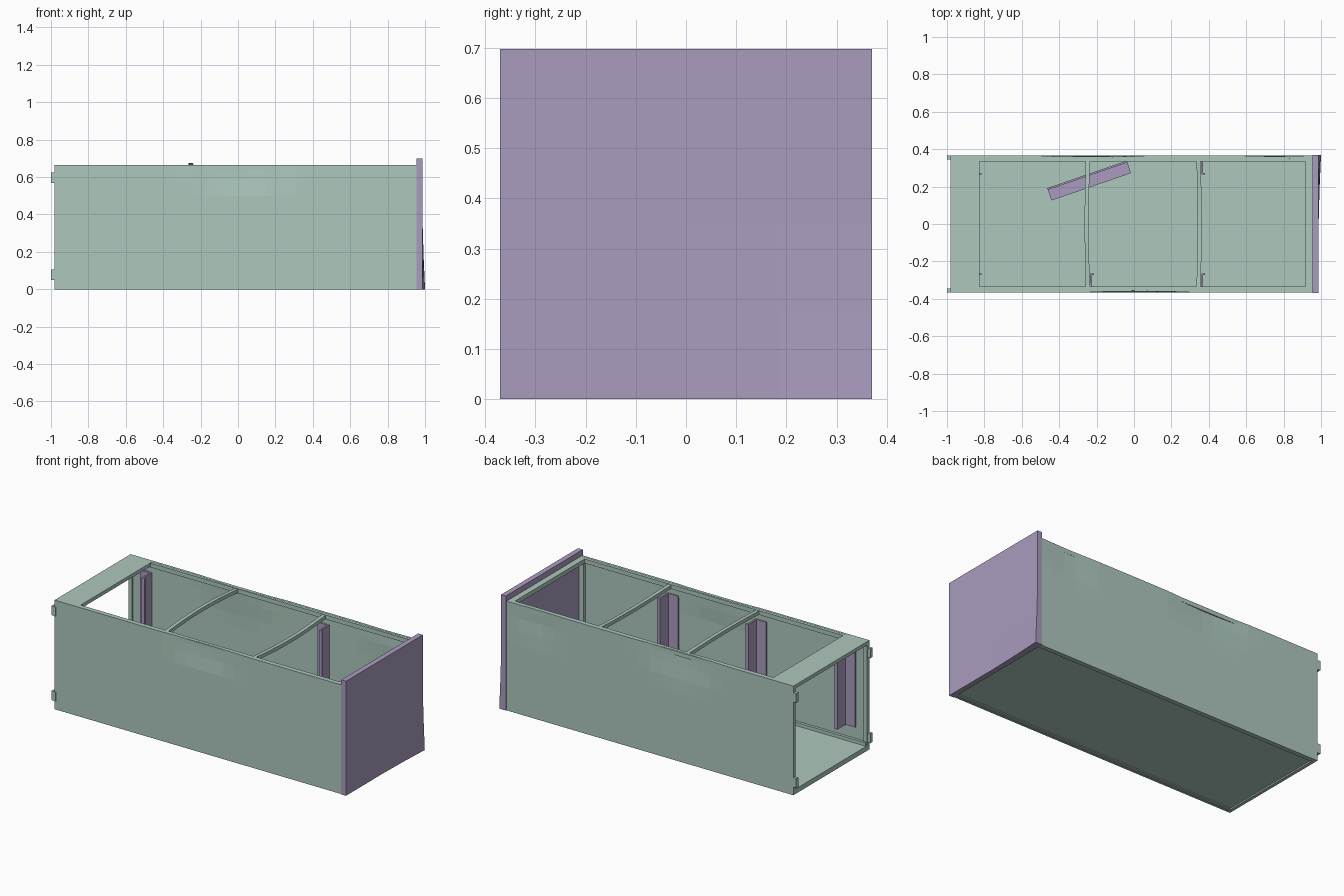
import bpy, bmesh, math
from mathutils import Vector, Matrix

cube = bpy.data.objects.get("Cube")
if cube:
    bpy.data.objects.remove(cube, do_unlink=True)


def material(name, rgb):
    m = bpy.data.materials.new(name)
    m.use_nodes = True
    m.diffuse_color = (*rgb, 1)
    m.node_tree.nodes["Principled BSDF"].inputs["Base Color"].default_value = (*rgb, 1)
    return m


GREEN = material("pale green", (0.42, 0.58, 0.515))
PURPLE = material("dusty purple", (0.40, 0.335, 0.52))


def finish(bm, name, mat):
    bmesh.ops.recalc_face_normals(bm, faces=bm.faces[:])
    me = bpy.data.meshes.new(name)
    bm.to_mesh(me)
    bm.free()
    me.materials.append(mat)
    ob = bpy.data.objects.new(name, me)
    bpy.context.collection.objects.link(ob)
    return ob


def block(lo, hi, bm=None):
    """Add an axis-aligned box between two corners to a bmesh."""
    bm = bm or bmesh.new()
    lo, hi = Vector(lo), Vector(hi)
    new = bmesh.ops.create_cube(bm, size=1)["verts"]
    for v in new:
        v.co = Vector(((lo[i] + hi[i]) / 2 + v.co[i] * (hi[i] - lo[i])) for i in range(3))
    return bm


def box(name, lo, hi, mat=GREEN):
    return finish(block(lo, hi), name, mat)


# Floor slab
box("floor", (-0.975, -0.35, 0.008), (0.955, 0.35, 0.03))


# Thin side walls, subdivided and dented; each dent is (x, z, radius x, radius z, depth)
def wall(name, side, dents):
    bm = bmesh.new()
    nx, nz = 24, 8
    for y in (0.366, 0.352):
        g = [[bm.verts.new((-0.98 + 1.935 * i / nx, side * y, 0.665 * k / nz))
              for i in range(nx + 1)] for k in range(nz + 1)]
        for k in range(nz):
            for i in range(nx):
                bm.faces.new((g[k][i], g[k][i + 1], g[k + 1][i + 1], g[k + 1][i]))
    edges = [e for e in bm.edges if e.is_boundary]
    bmesh.ops.bridge_loops(bm, edges=edges)
    for v in bm.verts:
        for x, z, rx, rz, d in dents:
            r = math.hypot((v.co.x - x) / rx, (v.co.z - z) / rz)
            v.co.y -= side * d * max(0, 1 - r)
    return finish(bm, name, GREEN)


wall("front_wall", -1, [(0.03, 0.64, 0.3, 0.13, 0.012)])
wall("back_wall", 1, [(-0.22, 0.665, 0.3, 0.2, 0.014), (0.75, 0.6, 0.2, 0.15, 0.008)])

# Rails, posts and hinges on both sides
for side, label in ((-1, "front"), (1, "back")):
    a, b = sorted((side * 0.335, side * 0.362))
    box(label + "_top_rail", (-0.975, a, 0.638), (0.955, b, 0.664))
    box(label + "_bottom_rail", (-0.975, a, 0.002), (0.955, b, 0.05))
    a, b = sorted((side * 0.345, side * 0.365))
    box(label + "_open_end_post", (-0.98, a, 0.002), (-0.955, b, 0.664))
    a, b = sorted((side * 0.335, side * 0.362))
    box(label + "_closed_end_post", (0.925, a, 0.002), (0.955, b, 0.64))
    for z, level in ((0.05, "lower"), (0.568, "upper")):
        a, b = sorted((side * 0.346, side * 0.367))
        box(f"{label}_{level}_hinge", (-1.0, a, z), (-0.972, b, z + 0.057))

# Roof plate and sill at the open end, header beam at the closed end
box("roof_plate", (-0.98, -0.362, 0.643), (-0.825, 0.362, 0.665))
box("door_sill", (-0.98, -0.362, 0.0), (-0.96, 0.362, 0.03))
box("closed_end_header", (0.918, -0.362, 0.638), (0.956, 0.362, 0.664))


# Bent roof bars
def roof_bar(name, x, bow_x, bow_z):
    bm = bmesh.new()
    rings = []
    n = 10
    for i in range(n + 1):
        t = i / n
        y = -0.34 + 0.68 * t
        s = math.sin(math.pi * t)
        cx, cz = x + bow_x * s, 0.651 + bow_z * s
        rings.append([bm.verts.new((cx + dx, y, cz + dz)) for dx, dz in
                      ((-0.011, -0.011), (0.011, -0.011), (0.011, 0.011), (-0.011, 0.011))])
    for r, q in zip(rings, rings[1:]):
        for j in range(4):
            bm.faces.new((r[j], r[(j + 1) % 4], q[(j + 1) % 4], q[j]))
    bm.faces.new(rings[0])
    bm.faces.new(rings[-1][::-1])
    finish(bm, name, GREEN)


roof_bar("roof_bar_open_end", -0.247, -0.006, 0.012)
roof_bar("roof_bar_closed_end", 0.345, 0.006, -0.012)


# Wall brackets: web standing off the wall, foot flange and small lip
def bracket(name, x, side):
    bm = bmesh.new()
    for x0, x1, y0, y1 in ((0.0, 0.01, 0.265, 0.352), (-0.065, 0.0, 0.344, 0.352),
                           (0.01, 0.02, 0.265, 0.273)):
        a, b = sorted((side * y0, side * y1))
        block((x + x0, a, 0.12), (x + x1, b, 0.6), bm)
    finish(bm, name, PURPLE)


for x, label in ((-0.835, "open_end"), (-0.235, "middle"), (0.36, "closed_end")):
    bracket(f"front_bracket_{label}", x, -1)
    if label != "middle":
        bracket(f"back_bracket_{label}", x, 1)

# Loose bracket lying on the floor
bm = block((-0.225, -0.035, 0.0), (0.225, 0.035, 0.01))
block((-0.225, 0.025, 0.01), (0.225, 0.035, 0.08), bm)
bmesh.ops.transform(bm, verts=bm.verts[:], matrix=Matrix.Translation((-0.24, 0.232, 0.031))
                    @ Matrix.Rotation(math.radians(19), 4, 'Z'))
finish(bm, "loose_bracket", PURPLE)

# End panel with one bottom corner bent outwards
bm = block((0.955, -0.37, 0.0), (0.987, 0.37, 0.698))
bmesh.ops.subdivide_edges(bm, edges=bm.edges[:], cuts=3, use_grid_fill=True)
for v in bm.verts:
    if v.co.x > 0.98:
        r = math.hypot((v.co.y - 0.37) / 0.3, v.co.z / 0.3)
        v.co.x += 0.013 * max(0, 1 - r)
finish(bm, "end_panel", PURPLE)
